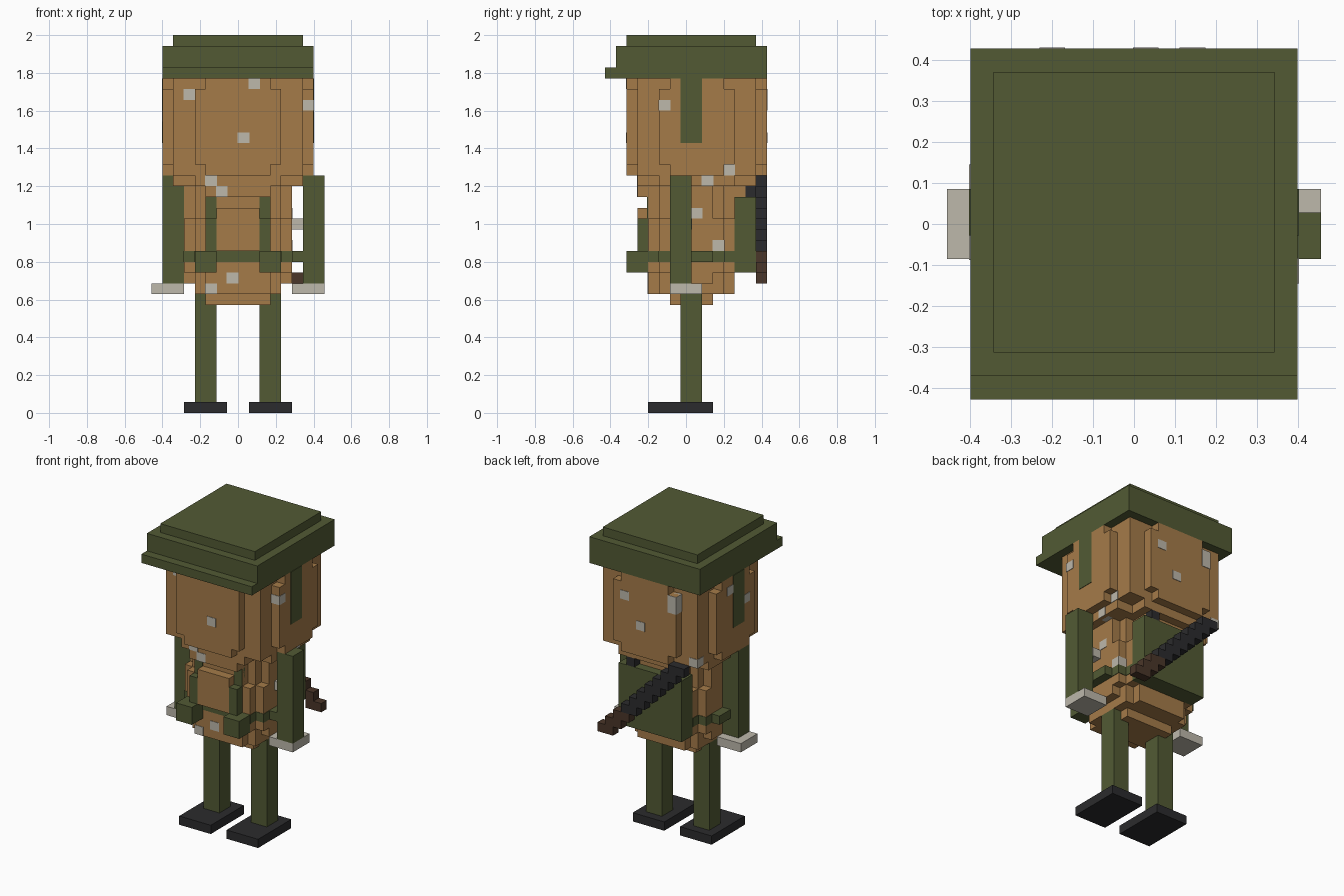
import bpy, bmesh

if "Cube" in bpy.data.objects:
    bpy.data.objects.remove(bpy.data.objects["Cube"])

V = 2 / 35  # one block


def linear(c):
    c /= 255
    return c / 12.92 if c <= 0.04045 else ((c + 0.055) / 1.055) ** 2.4


def material(name, hexa):
    rgb = [linear(b) for b in bytes.fromhex(hexa)]
    m = bpy.data.materials.new(name)
    m.use_nodes = True
    m.diffuse_color = (*rgb, 1)
    m.node_tree.nodes["Principled BSDF"].inputs["Base Color"].default_value = (*rgb, 1)
    return m


GREEN = material("olive cloth", "525a34")
BROWN = material("tan skin", "a57b49")
GREY = material("pale grey", "bdb8ab")
BLACK = material("gunmetal black", "2b2b2d")
WOOD = material("dark wood", "4a3629")


def blocks(name, mat, boxes):
    """One object from boxes given as (x0, x1, y0, y1, z0, z1) in blocks."""
    bm = bmesh.new()
    for x0, x1, y0, y1, z0, z1 in boxes:
        cube = bmesh.ops.create_cube(bm, size=1)["verts"]
        for v in cube:
            v.co = ((x1 if v.co.x > 0 else x0) * V,
                    (y1 if v.co.y > 0 else y0) * V,
                    (z1 if v.co.z > 0 else z0) * V)
    me = bpy.data.meshes.new(name)
    bm.to_mesh(me)
    bm.free()
    me.materials.append(mat)
    ob = bpy.data.objects.new(name, me)
    bpy.context.collection.objects.link(ob)
    return ob


def slab(w, y0, y1, z0, z1):
    """Box centred on the middle plane, w blocks to each side."""
    return (-w, w, y0, y1, z0, z1)


# Cap
blocks("cap", GREEN, [slab(7, -6.5, 7.5, 31, 34)])
blocks("cap_top", GREEN, [slab(6, -5.5, 6.5, 34, 35)])
blocks("cap_brim", GREEN, [slab(7, -7.5, -6.5, 31, 32)])

# Head: stepped rounded block
blocks("head", BROWN, [
    slab(6, -4.5, 6.5, 22, 31),
    slab(4, -5.5, 7.5, 23, 30), slab(3, -5.5, 7.5, 22, 31),
    slab(7, -2.5, 4.5, 23, 30), slab(7, -1.5, 3.5, 22, 31),
    slab(6, -2.5, 4.5, 21, 22), slab(4, -4.5, 6.5, 21, 22)])

# Torso: rounded belly tapering downwards
blocks("torso", BROWN, [
    slab(3, -1.5, 2.5, 10, 11),
    slab(4, -2.5, 3.5, 11, 21), slab(3, -3.5, 4.5, 11, 21),
    slab(5, -1.5, 2.5, 12, 21), slab(5, -2.5, 3.5, 13, 18),
    slab(4, -3.5, 4.5, 13, 18), slab(3, -4.5, 5.5, 20, 21)])
blocks("belly_plate", BROWN, [slab(2, -4.5, -3.5, 15, 19)])

# Belt
blocks("belt", GREEN, [slab(6, -1.5, 2.5, 14, 15), slab(5.05, -2.55, 3.55, 14, 15),
                       slab(4.05, -3.55, 4.55, 14, 15)])

# Parts on each side
for side, s, arm in (("right", -1, -7), ("left", 1, 6)):
    def span(a, b):
        return (a, b) if s > 0 else (-b, -a)
    blocks(side + "_foot", BLACK, [(*span(1, 5), -3.5, 2.5, 0, 1)])
    blocks(side + "_leg", GREEN, [(*span(2, 4), -0.5, 1.5, 1, 11)])
    blocks(side + "_arm", GREEN, [(arm, arm + 2, -1.5, 0.5, 12, 22)])
    blocks(side + "_hand", GREY, [(*span(5, 8), -1.5, 1.5, 11, 12)])
    blocks(side + "_pouch", GREEN, [(*span(2, 4), -5.5, -3.5, 13, 15)])
    blocks(side + "_shoulder_strap", GREEN, [(*span(2, 3), -4.5, -3.5, 15, 18),
                                             (*span(2, 3), -3.6, -3, 18, 20)])
    blocks(side + "_chin_strap", GREEN, [(*span(6.9, 7.05), -0.5, 1.5, 25, 31)])

# Backpack with a diagonal rifle slung across it
blocks("backpack", GREEN, [slab(4, 4.5, 6.5, 13, 20)])
steps = [(4 - k, 6 - k, 6.5, 7.5, 12 + k, 13 + k) for k in range(10)]
blocks("rifle_stock", WOOD, steps[:3])
blocks("rifle_barrel", BLACK, steps[3:])
blocks("pack_clip", BLACK, [(2, 3, 5.5, 6.5, 20, 21)])

# Pale spots: surface blocks given by their low corner
spots = [(-5, -4.5, 29), (1, -5.5, 30), (6, -2.5, 28), (0, -5.5, 25),
         (-3, -4.5, 21), (-2, -4.5, 20), (5, -0.5, 17), (-1, -3.5, 12),
         (-3, -3.5, 11), (5, 3.5, 22), (5, 1.5, 21), (4, 0.5, 18),
         (4, 2.5, 15), (2, 6.5, 28), (0, 6.5, 25), (-4, 6.5, 28),
         (-4, 6.5, 29), (-6, 5.5, 22), (-7, 1.5, 29), (-7, -1.5, 27)]
e = 0.05
blocks("pale_spots", GREY, [(x - e, x + 1 + e, y - e, y + 1 + e, z, z + 1)
                            for x, y, z in spots])
